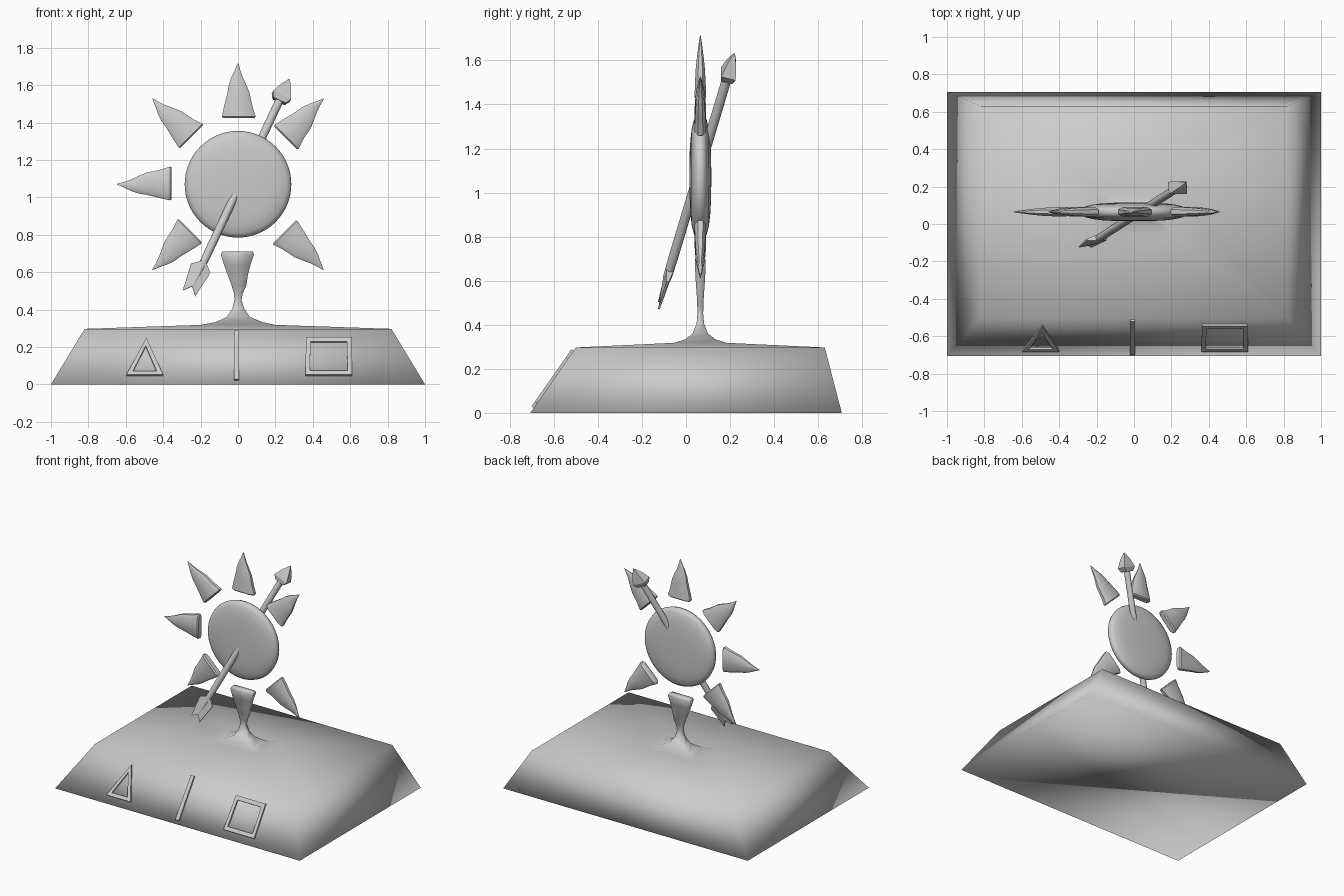
import bpy, math
from mathutils import Vector, Matrix

if "Cube" in bpy.data.objects:
    bpy.data.objects.remove(bpy.data.objects["Cube"])

stone = bpy.data.materials.new("grey stone")
stone.diffuse_color = (0.6, 0.6, 0.6, 1)
stone.use_nodes = True
stone.node_tree.nodes["Principled BSDF"].inputs["Base Color"].default_value = stone.diffuse_color
CENTRE = Vector((0, 0.065, 1.07))


def make(name, verts, faces, angle=None):
    """Mesh object; smooth, with edges above the angle kept sharp."""
    me = bpy.data.meshes.new(name)
    me.from_pydata([tuple(v) for v in verts], [], faces)
    me.materials.append(stone)
    ob = bpy.data.objects.new(name, me)
    bpy.context.collection.objects.link(ob)
    for p in me.polygons:
        p.use_smooth = True
    if angle is not None:
        me.set_sharp_from_angle(angle=math.radians(angle))
    return ob


def loft(name, rings, angle=None, matrix=None):
    """Skin a stack of equal-length rings (counter-clockwise seen from the end)."""
    n = len(rings[0])
    verts = [Vector(p) for r in rings for p in r]
    if matrix:
        verts = [matrix @ v for v in verts]
    faces = [(i * n + j, i * n + (j + 1) % n, (i + 1) * n + (j + 1) % n, (i + 1) * n + j)
             for i in range(len(rings) - 1) for j in range(n)]
    faces.append(tuple(reversed(range(n))))
    faces.append(tuple(range((len(rings) - 1) * n, len(rings) * n)))
    return make(name, verts, faces, angle)


def rect(x0, x1, yc, hy, z):
    return [(x0, yc - hy, z), (x1, yc - hy, z), (x1, yc + hy, z), (x0, yc + hy, z)]


# Plinth flowing into the stem, one softly shaded skin
plinth = [rect(-1, 1, 0, 0.707, 0), rect(-0.82, 0.82, 0.065, 0.565, 0.297)]
for x0, x1, hy, z in [(-0.20, 0.20, 0.12, 0.318), (-0.12, 0.13, 0.07, 0.333),
                      (-0.06, 0.065, 0.035, 0.36), (-0.03, 0.033, 0.017, 0.405),
                      (-0.019, 0.019, 0.013, 0.45), (-0.021, 0.025, 0.014, 0.485),
                      (-0.035, 0.045, 0.016, 0.53), (-0.055, 0.053, 0.02, 0.585),
                      (-0.075, 0.067, 0.023, 0.64), (-0.092, 0.085, 0.024, 0.695),
                      (-0.085, 0.08, 0.018, 0.71)]:
    plinth.append(rect(x0, x1, 0.065, hy, z))
loft("plinth_and_stem", plinth)

# Domed sun disc
SEG = 64
prof = [(0.01, -0.05), (0.10, -0.049), (0.17, -0.045), (0.22, -0.039), (0.26, -0.029),
        (0.28, -0.017), (0.285, 0)]
prof += [(r, -y) for r, y in reversed(prof[:-1])]
loft("sun_disc", [[CENTRE + Vector((r * math.cos(a), y, -r * math.sin(a)))
                   for a in (2 * math.pi * k / SEG for k in range(SEG))]
                  for r, y in prof], 50)

# Seven flame rays: radius, left edge, right edge, half thickness
RAY = [(0.355, -0.080, 0.090, 0.018), (0.363, -0.086, 0.095, 0.026), (0.41, -0.076, 0.079, 0.025),
       (0.45, -0.066, 0.070, 0.023), (0.49, -0.056, 0.062, 0.021), (0.53, -0.050, 0.045, 0.017),
       (0.57, -0.036, 0.026, 0.012), (0.61, -0.017, 0.012, 0.007), (0.646, -0.002, 0.003, 0.001)]


def ray_ring(r, a, b, h):
    w = (b - a) * 0.14
    return [(a, -h * 0.45, r), (a + w, -h, r), (b - w, -h, r), (b, -h * 0.45, r),
            (b, h * 0.45, r), (b - w, h, r), (a + w, h, r), (a, h * 0.45, r)]


for deg in (0, 45, 135, 225, 270, 315):
    m = Matrix.Translation(CENTRE) @ Matrix.Rotation(math.radians(deg), 4, 'Y')
    loft("flame_ray_%d" % deg, [ray_ring(*p) for p in RAY], 45, m)

# Arrow frame: local z along the arrow, local x across, local y through
tail, tip = Vector((-0.265, -0.125, 0.48)), Vector((0.275, 0.22, 1.632))
axis = (tip - tail).normalized()
across = Vector((0, 1, 0)).cross(axis).normalized()
through = axis.cross(across)
arrow = Matrix.Translation(tail) @ Matrix((across, through, axis)).transposed().to_4x4()
L = (tip - tail).length

# Arrow shaft
loft("arrow_shaft", [[(r * math.cos(k * math.pi / 6), r * math.sin(k * math.pi / 6), z)
                      for k in range(12)]
                     for r, z in [(0.006, 0.05), (0.02, 0.16), (0.022, 0.25), (0.022, L - 0.1)]],
     40, arrow)

# Arrow head, flattened four-sided point
loft("arrow_head", [rect(-a, a, 0, b, z) for a, b, z in
                    [(0.036, 0.026, L - 0.135), (0.053, 0.034, L - 0.105),
                     (0.028, 0.02, L - 0.045), (0.002, 0.002, L)]], 20, arrow)

# Arrow tail: two mirrored feather vanes, thick at the spine
for side, name in ((-1, "left"), (1, "right")):
    outline = [(0, 0.05, 0.005), (0.037, 0.008, 0.004), (0.057, 0.16, 0.005), (0, 0.21, 0.02)]
    front = [(side * x, -h, z) for x, z, h in outline]
    back = [(side * x, h, z) for x, z, h in outline]
    ob = loft("arrow_feather_" + name, [back, front] if side > 0 else [front, back], 20, arrow)

# Raised signs on the front slope: (x, height) mapped on to the sloping face
slope = Vector((0, 0.207, 0.297)).normalized()
normal = Vector((0, -slope.z, slope.y))


def on_slope(x, z, lift):
    return Vector((x, -0.707, 0)) + slope * (z / slope.z) + normal * lift


def sign(name, outer, inner=None):
    low, high = -0.006, 0.012
    n = len(outer)
    if inner is None:
        return loft(name, [[on_slope(x, z, h) for x, z in outer] for h in (low, high)], 20)
    rings = [[on_slope(x, z, h) for x, z in pts]
             for pts, h in ((outer, low), (outer, high), (inner, high), (inner, low))]
    faces = [(i * n + j, i * n + (j + 1) % n, (i + 1) % 4 * n + (j + 1) % n, (i + 1) % 4 * n + j)
             for i in range(4) for j in range(n)]
    return make(name, [v for r in rings for v in r], faces, 20)


sign("triangle_sign", [(-0.597, 0.045), (-0.40, 0.045), (-0.49, 0.243)],
     [(-0.562, 0.066), (-0.435, 0.066), (-0.493, 0.2)])
sign("bar_sign", [(-0.022, 0.022), (0.006, 0.022), (0.006, 0.282), (-0.022, 0.282)])
sign("rectangle_sign", [(0.36, 0.045), (0.61, 0.045), (0.606, 0.247), (0.364, 0.247)],
     [(0.384, 0.068), (0.586, 0.068), (0.582, 0.223), (0.388, 0.223)])
